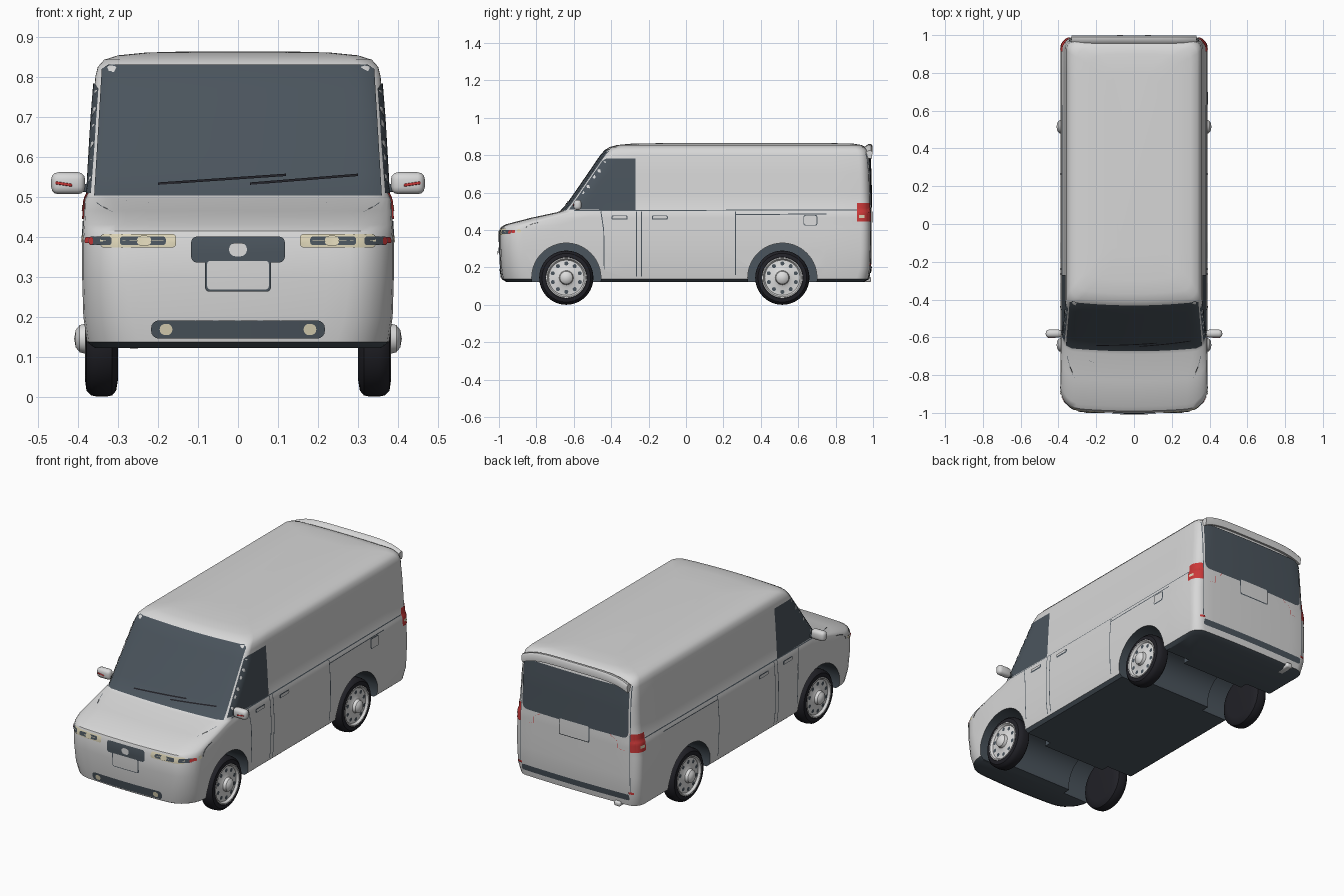
import bpy, bmesh, math
from mathutils import Vector, Matrix
from mathutils.bvhtree import BVHTree

if "Cube" in bpy.data.objects:
    bpy.data.objects.remove(bpy.data.objects["Cube"])


def material(name, r, g, b):
    m = bpy.data.materials.new(name)
    m.use_nodes = True
    m.diffuse_color = (r, g, b, 1)
    m.node_tree.nodes["Principled BSDF"].inputs["Base Color"].default_value = (r, g, b, 1)
    return m


PAINT = material("body_paint", .68, .68, .68)
SLATE = material("slate_glass", .07, .09, .11)
RUBBER = material("tyre_rubber", .015, .015, .02)
METAL = material("wheel_metal", .72, .72, .72)
RED = material("red_lens", .6, .04, .04)
CREAM = material("cream_lens", .72, .66, .47)


def smooth(ob, angle=35):
    bpy.ops.object.select_all(action="DESELECT")
    ob.select_set(True)
    bpy.context.view_layer.objects.active = ob
    bpy.ops.object.shade_smooth_by_angle(angle=math.radians(angle))


def make(name, bm, *mats, angle=35):
    me = bpy.data.meshes.new(name)
    bm.to_mesh(me)
    bm.free()
    ob = bpy.data.objects.new(name, me)
    bpy.context.collection.objects.link(ob)
    for m in mats:
        me.materials.append(m)
    smooth(ob, angle)
    return ob


def loft(rings):
    bm = bmesh.new()
    loops = [[bm.verts.new(p) for p in r] for r in rings]
    for a, b in zip(loops, loops[1:]):
        for i in range(len(a)):
            j = (i + 1) % len(a)
            bm.faces.new((a[i], a[j], b[j], b[i]))
    bm.faces.new(loops[0][::-1])
    bm.faces.new(loops[-1])
    bmesh.ops.recalc_face_normals(bm, faces=bm.faces)
    return bm


def lathe(profile, steps=40):
    """Spin (x, radius) points about the x axis."""
    bm = bmesh.new()
    vs = [bm.verts.new((x, 0, r)) for x, r in profile]
    es = [bm.edges.new(p) for p in zip(vs, vs[1:])]
    bmesh.ops.spin(bm, geom=vs + es, axis=(1, 0, 0), cent=(0, 0, 0),
                   angle=math.tau, steps=steps)
    bmesh.ops.remove_doubles(bm, verts=bm.verts, dist=1e-4)
    bmesh.ops.recalc_face_normals(bm, faces=bm.faces)
    return bm


def box(name, loc, size, mat, bevel):
    bm = bmesh.new()
    bmesh.ops.create_cube(bm, size=1)
    bmesh.ops.scale(bm, vec=size, verts=bm.verts)
    bmesh.ops.bevel(bm, geom=bm.edges[:], offset=bevel, segments=3, profile=.5, affect="EDGES")
    bmesh.ops.translate(bm, vec=loc, verts=bm.verts)
    return make(name, bm, mat, angle=50)


# Body shell: stacked rounded plan outlines
def outline(z, w, yf, yb, rf, rb):
    arcs = []
    for k, (cx, cy, r) in enumerate([(w - rf, yf + rf, rf), (w - rb, yb - rb, rb),
                                     (rb - w, yb - rb, rb), (rf - w, yf + rf, rf)]):
        angles = [math.radians(90 * (k - 1) + 15 * i) for i in range(7)]
        arcs.append([Vector((cx + r * math.cos(a), cy + r * math.sin(a), z)) for a in angles])
    pts = []
    for k, arc in enumerate(arcs):
        nxt = arcs[(k + 1) % 4][0]
        pts += arc + [arc[-1].lerp(nxt, i / 10) for i in range(1, 10)]
    for p in pts:
        p.y += (.02 if p.y < 0 else -.01) * (p.x / w) ** 2
    return pts


LEVELS = [
    (.122, .36, -.96, .95, .13, .07), (.137, .378, -.985, .98, .13, .06),
    (.2, .387, -.995, .99, .12, .05), (.3, .39, -1, .993, .11, .05),
    (.39, .39, -1, .993, .11, .05), (.415, .388, -.99, .993, .11, .05),
    (.43, .387, -.965, .993, .11, .05), (.465, .385, -.83, .993, .1, .05),
    (.495, .383, -.69, .993, .07, .05), (.508, .376, -.657, .992, .04, .05),
    (.6, .371, -.592, .99, .04, .05), (.7, .365, -.523, .988, .04, .05),
    (.8, .357, -.455, .983, .04, .05), (.825, .351, -.436, .975, .04, .05),
    (.843, .335, -.41, .96, .05, .05), (.854, .3, -.37, .94, .05, .05),
    (.861, .23, -.3, .9, .05, .05), (.864, .12, -.15, .8, .05, .05)]
shell = loft([outline(*lv) for lv in LEVELS])
tree = BVHTree.FromBMesh(shell)
body = make("body", shell, PAINT, SLATE)

# Wheel wells joined by a shallower axle tunnel
AXLES, AXLE_Z, ARCH = (-.64, .515), .145, .185
for y in AXLES:
    well = lathe([(-.5, 0), (-.5, ARCH), (-.2, ARCH), (-.2, .14),
                  (.2, .14), (.2, ARCH), (.5, ARCH), (.5, 0)], 56)
    bmesh.ops.translate(well, vec=(0, y, AXLE_Z), verts=well.verts)
    cutter = make("well_cutter", well, SLATE)
    cutter.hide_render = True
    mod = body.modifiers.new("well", "BOOLEAN")
    mod.operation, mod.solver, mod.object = "DIFFERENCE", "EXACT", cutter
    bpy.context.view_layer.update()
    cut = bpy.data.meshes.new_from_object(body.evaluated_get(bpy.context.evaluated_depsgraph_get()))
    body.modifiers.clear()
    body.data = cut
    bpy.data.objects.remove(cutter)
for f in body.data.polygons:
    co = [body.data.vertices[v].co for v in f.vertices]
    in_well = any(all(math.hypot(c.y - y, c.z - AXLE_Z) < ARCH + .001 for c in co) for y in AXLES)
    f.material_index = int(in_well or f.center.z < .135)
smooth(body, 40)

# Thin plates laid onto the body from one direction
VIEWS = {"front": Vector((0, -1, 0)), "back": Vector((0, 1, 0)),
         "left": Vector((1, 0, 0)), "right": Vector((-1, 0, 0))}


def plate(name, pts, side, mat, lift=.004, step=.03):
    out = VIEWS[side]
    bm = bmesh.new()
    bm.faces.new([bm.verts.new((u, v, 0)) for u, v in pts])
    for k in (0, 1):
        lo, hi = min(p[k] for p in pts), max(p[k] for p in pts)
        n = int((hi - lo) / step) + 1
        for i in range(1, n):
            co, no = Vector((0, 0, 0)), Vector((0, 0, 0))
            co[k], no[k] = lo + (hi - lo) * i / n, 1
            bmesh.ops.bisect_plane(bm, geom=bm.verts[:] + bm.edges[:] + bm.faces[:],
                                   plane_co=co, plane_no=no)
    for v in bm.verts:
        u, h = v.co.x, v.co.y
        p = Vector((0, u, h)) if out.x else Vector((u, 0, h))
        hit = tree.ray_cast(p + out * 3, -out)[0] or tree.find_nearest(p + out)[0]
        v.co = hit + out * lift
    bm.normal_update()
    for f in bm.faces:
        if f.normal.dot(out) < 0:
            f.normal_flip()
    return make(name, bm, mat)


def rounded(u, v, w, h, r):
    pts = []
    for k, (a, b) in enumerate([(1, 1), (-1, 1), (-1, -1), (1, -1)]):
        for i in range(5):
            t = math.radians(90 * k + 22.5 * i)
            pts.append((u + a * (w / 2 - r) + r * math.cos(t), v + b * (h / 2 - r) + r * math.sin(t)))
    return pts


def strip(a, b, w=.005):
    a, b = Vector(a), Vector(b)
    n = (b - a).orthogonal().normalized() * w / 2
    return [tuple(p) for p in (a + n, b + n, b - n, a - n)]


def rect(u0, u1, v0, v1):
    return [(u0, v0), (u1, v0), (u1, v1), (u0, v1)]


# Front face
plate("windscreen", [(-.36, .503), (.36, .503), (.341, .82), (.325, .831), (-.325, .831), (-.341, .82)],
      "front", SLATE)
for x0, x1 in ((-.2, .12), (.03, .3)):
    plate("wiper", strip((x0, .533), (x1, .555), .006), "front", RUBBER, .009)
plate("upper_grille", rounded(0, .368, .235, .065, .015), "front", SLATE)
plate("badge_disc", rounded(0, .368, .045, .034, .0165), "front", METAL, .007)
plate("front_plate_border", rounded(0, .304, .165, .082, .01), "front", SLATE, .005)
plate("front_plate", rounded(0, .304, .154, .071, .007), "front", PAINT, .008)
plate("lower_grille", rounded(0, .168, .435, .046, .02), "front", SLATE)
for s in (1, -1):
    plate("fog_lamp", rounded(s * .18, .168, .032, .028, .0135), "front", CREAM, .007)
    plate("headlamp", rounded(s * .25, .39, .19, .034, .01), "front", CREAM)
    plate("headlamp_trim", rounded(s * .238, .39, .115, .022, .008), "front", SLATE, .006)
    plate("headlamp_bulb", rounded(s * .235, .39, .036, .026, .0125), "front", CREAM, .008)
    plate("headlamp_corner", rounded(s * .345, .39, .058, .022, .008), "front", SLATE, .006)
    plate("front_marker", rounded(s * .368, .39, .01, .018, .004), "front", RED, .008)

# Rear face
plate("rear_window", rounded(0, .66, .66, .28, .03), "back", SLATE)
plate("rear_plate_border", rounded(0, .487, .19, .095, .008), "back", SLATE, .006)
plate("rear_plate", rounded(0, .487, .18, .085, .006), "back", PAINT, .008)
plate("rear_step", rounded(0, .187, .67, .034, .01), "back", SLATE)
for s in (1, -1):
    plate("tail_lamp_rear", rounded(s * .362, .495, .04, .1, .006), "back", RED, step=.01)
    plate("rear_reflector", rounded(s * .347, .215, .03, .012, .004), "back", RED, .006)
    plate("rear_door_seam", strip((s * .342, .21), (s * .338, .81), .004), "back", SLATE, .003)

# Body sides
SEAMS = [((-.6, .503), (.915, .508)), ((-.455, .5), (-.44, .4)), ((-.44, .4), (-.437, .19)),
         ((-.265, .5), (-.265, .15)), ((-.238, .5), (-.238, .15)), ((.265, .5), (.265, .16)),
         ((.265, .482), (.75, .486)), ((-.96, .44), (-.7, .488))]
for side, s in (("left", 1), ("right", -1)):
    plate("cab_window", [(-.625, .51), (-.27, .506), (-.27, .783), (-.425, .783), (-.447, .77)],
          side, SLATE)
    for a, b in SEAMS:
        plate("panel_seam", strip(a, b), side, SLATE, .002)
    for y in (-.355, -.14):
        plate("door_handle_gap", rounded(y, .466, .085, .022, .006), side, SLATE, .003)
        plate("door_handle", rounded(y, .467, .075, .013, .004), side, PAINT, .007)
    plate("tail_lamp_side", rounded(.951, .495, .075, .1, .006), side, RED, step=.01)
    plate("tail_lamp_reverse", rect(.925, .955, .465, .48), side, CREAM, .006)
    plate("side_lamp", rect(-.965, -.945, .38, .4), side, SLATE)
    plate("side_marker", rounded(-.925, .392, .022, .016, .005), side, RED)
    plate("side_indicator", rounded(-.893, .395, .02, .018, .005), side, CREAM)

    # Door mirror
    box("mirror_housing", (s * .425, -.58, .534), (.085, .042, .055), PAINT, .018)
    box("mirror_stem", (s * .38, -.575, .522), (.04, .02, .02), SLATE, .004)
    signal = box("mirror_signal", (0, 0, 0), (.042, .006, .007), RED, .002)
    signal.matrix_world = Matrix.Translation((s * .436, -.6, .532)) @ Matrix.Rotation(-s * .15, 4, "Y")

    # Wheels
    for y in AXLES:
        place = Matrix.Translation((0, y, AXLE_Z)) @ Matrix.Rotation(0 if s > 0 else math.pi, 4, "Z")
        tyre = make("tyre", lathe([(.31, 0), (.3, .1), (.305, .13), (.315, .142), (.33, .145), (.352, .145),
                                   (.367, .142), (.379, .13), (.382, .11), (.368, .104)]), RUBBER)
        rim = make("rim", lathe([(.365, .11), (.383, .108), (.383, .102), (.371, .094), (.373, .052),
                                 (.38, .038), (.396, .034), (.406, .022), (.41, 0)]), METAL)
        bm = bmesh.new()
        for i in range(10):
            spot = (Matrix.Rotation(math.tau * i / 10, 4, "X") @ Matrix.Translation((.375, 0, .076))
                    @ Matrix.Rotation(math.pi / 2, 4, "Y"))
            bmesh.ops.create_circle(bm, cap_ends=True, radius=.011, segments=10, matrix=spot)
        holes = make("rim_holes", bm, SLATE)
        for ob in (tyre, rim, holes):
            ob.matrix_world = place
plate("fuel_flap_gap", rounded(.665, .452, .075, .058, .012), "left", SLATE, .002)
plate("fuel_flap", rounded(.665, .452, .066, .049, .009), "left", PAINT, .005)

# Roof spoiler and exhaust
rings = []
for i in range(-10, 11):
    x, drop = i * .033, .035 * abs(i / 10) ** 5
    rings.append([(x, y, z - drop) for y, z in
                  ((.945, .825), (.95, .842), (.975, .859), (.99, .86), (.997, .85), (.993, .815))])
make("roof_spoiler", loft(rings), PAINT, angle=50)
box("exhaust_tip", (-.26, .945, .135), (.04, .09, .028), METAL, .01)
